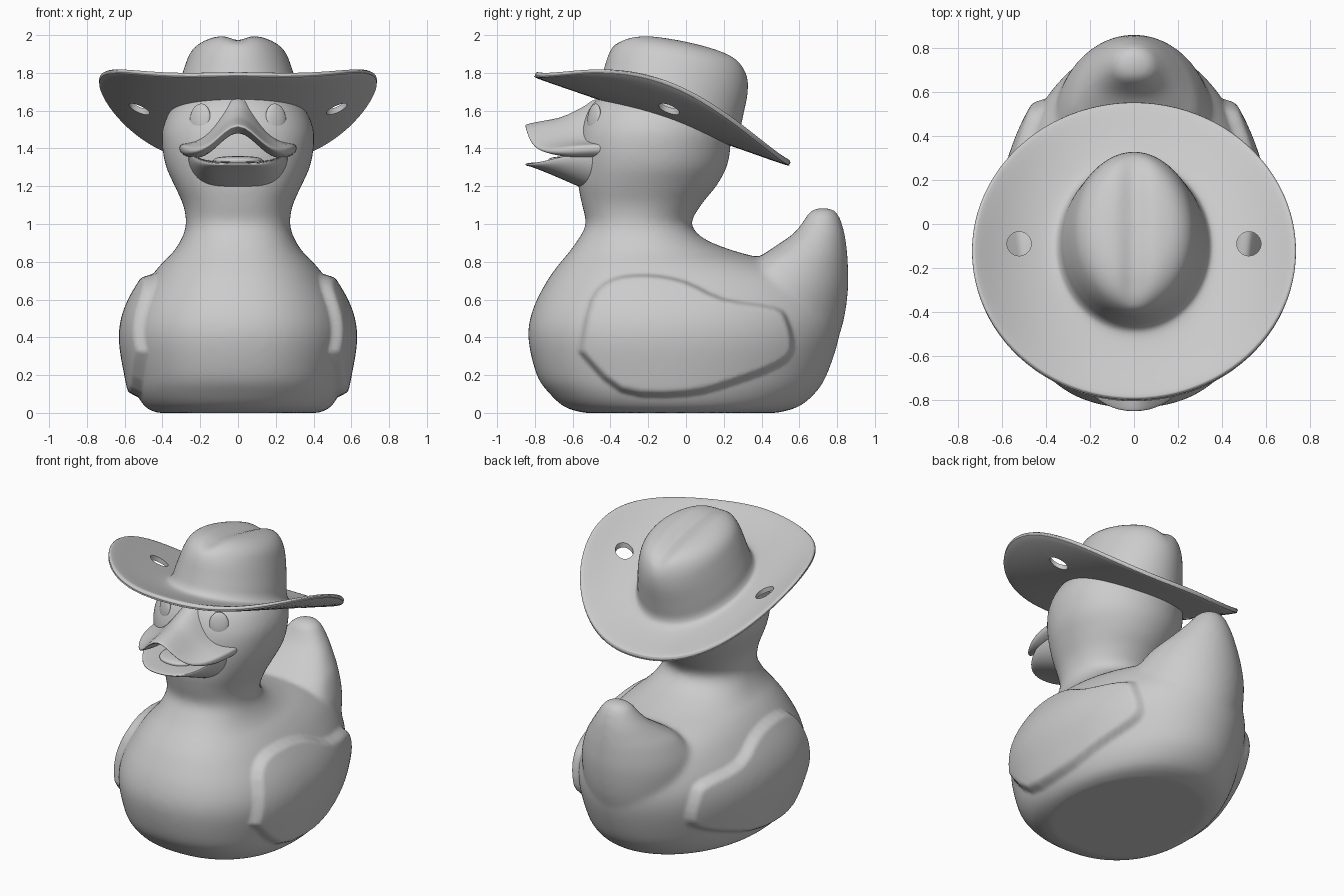
import bpy, bmesh, math
from mathutils import Vector

if "Cube" in bpy.data.objects:
    bpy.data.objects.remove(bpy.data.objects["Cube"])


def spline(rows, steps):
    """Catmull-Rom through rows of numbers."""
    out = []
    for i in range(len(rows) - 1):
        a, b, c, d = (rows[max(0, min(len(rows) - 1, i + k))] for k in (-1, 0, 1, 2))
        for s in range(steps):
            t = s / steps
            out.append([0.5 * (2 * q + (r - p) * t + (2 * p - 5 * q + 4 * r - w) * t * t
                               + (3 * q - p - 3 * r + w) * t ** 3)
                        for p, q, r, w in zip(a, b, c, d)])
    return out + [list(rows[-1])]


def make_object(name, bm):
    bmesh.ops.recalc_face_normals(bm, faces=bm.faces)
    me = bpy.data.meshes.new(name)
    bm.to_mesh(me)
    bm.free()
    for p in me.polygons:
        p.use_smooth = True
    ob = bpy.data.objects.new(name, me)
    bpy.context.collection.objects.link(ob)
    return ob


def loft(bm, rings):
    vr = [[bm.verts.new(p) for p in ring] for ring in rings]
    n = len(vr[0])
    for a, b in zip(vr, vr[1:]):
        for i in range(n):
            bm.faces.new((a[i], a[(i + 1) % n], b[(i + 1) % n], b[i]))
    bm.faces.new(vr[0])
    bm.faces.new(vr[-1])


def spow(v, e):
    return math.copysign(abs(v) ** e, v)


def egg_ring(z, yf, yc, yb, hw, n=96):
    """Horizontal section with separate front and back depth."""
    ring = []
    for i in range(n):
        a = 2 * math.pi * i / n
        c, s = math.cos(a), math.sin(a)
        e = 2 / 2.3 if s < 0 else 1.0
        y = yc + spow(s, e) * ((yc - yf) if s < 0 else (yb - yc))
        ring.append((hw * spow(c, e), y, z))
    return ring


def bake(ob):
    deps = bpy.context.evaluated_depsgraph_get()
    me = bpy.data.meshes.new_from_object(ob.evaluated_get(deps))
    ob.modifiers.clear()
    ob.data = me


# Body, neck and head: z, front y, widest y, back y, half width
body_rows = [
    (0.0, -.54, -.08, .48, .43), (.03, -.64, -.08, .59, .49), (.1, -.72, -.1, .68, .535),
    (.2, -.79, -.1, .745, .56), (.4, -.835, -.1, .81, .59), (.55, -.81, -.1, .81, .56),
    (.7, -.735, -.12, .73, .475), (.79, -.67, -.15, .52, .405), (.85, -.62, -.2, .28, .345),
    (.92, -.57, -.23, .1, .3), (1.0, -.53, -.25, .03, .275), (1.1, -.55, -.23, .08, .29),
    (1.2, -.57, -.21, .16, .335), (1.3, -.575, -.18, .215, .38), (1.4, -.575, -.17, .235, .40),
    (1.5, -.56, -.16, .235, .40), (1.6, -.52, -.15, .2, .36), (1.66, -.47, -.14, .14, .30),
    (1.72, -.40, -.13, .05, .22)]
# Tail, same columns
tail_rows = [
    (.2, .2, .4, .73, .28), (.45, .2, .4, .825, .36), (.65, .25, .45, .858, .36),
    (.8, .36, .52, .857, .30), (.88, .47, .6, .85, .235), (.95, .57, .67, .84, .175),
    (1.02, .625, .71, .82, .12), (1.06, .65, .72, .80, .09), (1.085, .69, .725, .765, .04)]
bm = bmesh.new()
for rows in (body_rows, tail_rows):
    loft(bm, [egg_ring(*r) for r in spline(rows, 4)])
body = make_object("body", bm)
m = body.modifiers.new("merge", 'REMESH')
m.mode, m.voxel_size, m.use_smooth_shade = 'VOXEL', .016, True
m = body.modifiers.new("blend", 'SMOOTH')
m.factor, m.iterations = .5, 16
bake(body)

# Raised wing panels pushed out of the body sides (outline in y, z)
wing = [Vector(p[:2]) for p in spline([
    (-.58, .32), (-.52, .6), (-.4, .72), (-.2, .745), (0, .71), (.2, .62), (.47, .575),
    (.55, .5), (.58, .34), (.5, .24), (.25, .14), (0, .08), (-.35, .10), (-.58, .32)], 3)]


def wing_depth(p):
    inside, best = False, 9.0
    for a, b in zip(wing, wing[1:]):
        if (a.y > p.y) != (b.y > p.y) and p.x < (b.x - a.x) * (p.y - a.y) / (b.y - a.y) + a.x:
            inside = not inside
        d = b - a
        t = max(0, min(1, (p - a).dot(d) / max(d.length_squared, 1e-9)))
        best = min(best, (a + d * t - p).length)
    return best if inside else 0


push = []
for v in body.data.vertices:
    if abs(v.co.x) > .2 and v.co.z < .8:
        t = min(1, wing_depth(Vector((v.co.y, v.co.z))) / .06)
        push.append((v.index, v.normal * (.042 * t * t * (3 - 2 * t))))
for i, d in push:
    body.data.vertices[i].co += d
for p in body.data.polygons:
    p.use_smooth = True


def bill(name, hw, yc, depth, shape):
    """Flattened ball bent by shape(x, y, unit z)."""
    bm = bmesh.new()
    bmesh.ops.create_uvsphere(bm, u_segments=64, v_segments=40, radius=1)
    for v in bm.verts:
        x, y = hw * spow(v.co.x, .92), yc + depth * spow(v.co.y, .92)
        v.co = (x, y, shape(x, y, spow(v.co.z, .7)))
    return make_object(name, bm)


def upper(x, y, k):
    t = max(0, min(1, (y + .70) / .22))
    hump = math.exp(-(x / .145) ** 2)
    lip = .03 * (abs(x) / .3) ** 4
    return 1.365 + .155 * hump + lip + .09 * t * t * hump + k * (.022 + .035 * min(1, max(0, y + .85) / .25))


def lower(x, y, k):
    z = 1.315 + .05 * (abs(x) / .25) ** 4
    return z + k * (.018 if k > 0 else .02 + .38 * max(0, y + .83))


# Bill halves and tongue
bill("upper_bill", .31, -.42, .43, upper)
bill("lower_bill", .265, -.45, .40, lower)
bill("tongue", .13, -.6, .13, lambda x, y, k: 1.335 + .025 * k)

# Eyes
for side, label in ((1, "right"), (-1, "left")):
    bm = bmesh.new()
    bmesh.ops.create_uvsphere(bm, u_segments=32, v_segments=20, radius=1)
    eye = make_object("eye_" + label, bm)
    eye.scale = (.06, .022, .078)
    eye.location = (side * .2, -.487, 1.56)
    eye.rotation_euler = (math.radians(-8), 0, side * math.radians(29))

# Hat: half width, half length, centre offset, height, in a tilted frame
hat_rows = [
    (.005, .005, -.02, .437), (.10, .17, -.02, .43), (.19, .28, -.025, .405),
    (.25, .345, -.03, .35), (.285, .38, -.025, .26), (.32, .39, -.015, .13),
    (.34, .40, -.01, .05), (.38, .44, -.01, .018), (.52, .55, -.02, .012),
    (.70, .69, -.025, .016), (.732, .713, -.025, .006), (.732, .713, -.025, -.008),
    (.70, .69, -.025, -.018), (.40, .45, -.015, -.018), (.005, .005, -.01, -.018)]
rings = []
for rx, ru, uc, h in spline(hat_rows, 4):
    ring = []
    for i in range(96):
        a = 2 * math.pi * i / 96
        x, u = rx * math.cos(a), uc + ru * math.sin(a)
        n = h + (.1 * u * (h / .4) ** 2 if h > 0 else 0)
        crease = .03 * math.exp(-(x / .06) ** 2) * max(0, min(1, (h - .3) / .1))
        curl = .2 * (abs(x) / .735) ** 2.7
        ring.append((x, -.1 + .944 * u + .329 * n, 1.55 - .329 * u + .944 * n + curl - crease))
    rings.append(ring)
bm = bmesh.new()
loft(bm, rings)
hat = make_object("hat", bm)

# Round holes through the brim
for side in (1, -1):
    bm = bmesh.new()
    bmesh.ops.create_cone(bm, cap_ends=True, segments=24, radius1=.055, radius2=.055, depth=.4)
    cutter = make_object("brim_hole_cutter", bm)
    cutter.location = (side * .522, -.09, 1.62)
    cutter.hide_render = True
    m = hat.modifiers.new("hole", 'BOOLEAN')
    m.operation, m.object = 'DIFFERENCE', cutter
bake(hat)
for ob in [o for o in bpy.data.objects if o.hide_render]:
    bpy.data.objects.remove(ob)
bpy.ops.object.select_all(action='DESELECT')
hat.select_set(True)
bpy.context.view_layer.objects.active = hat
bpy.ops.object.shade_smooth_by_angle(angle=math.radians(50))
